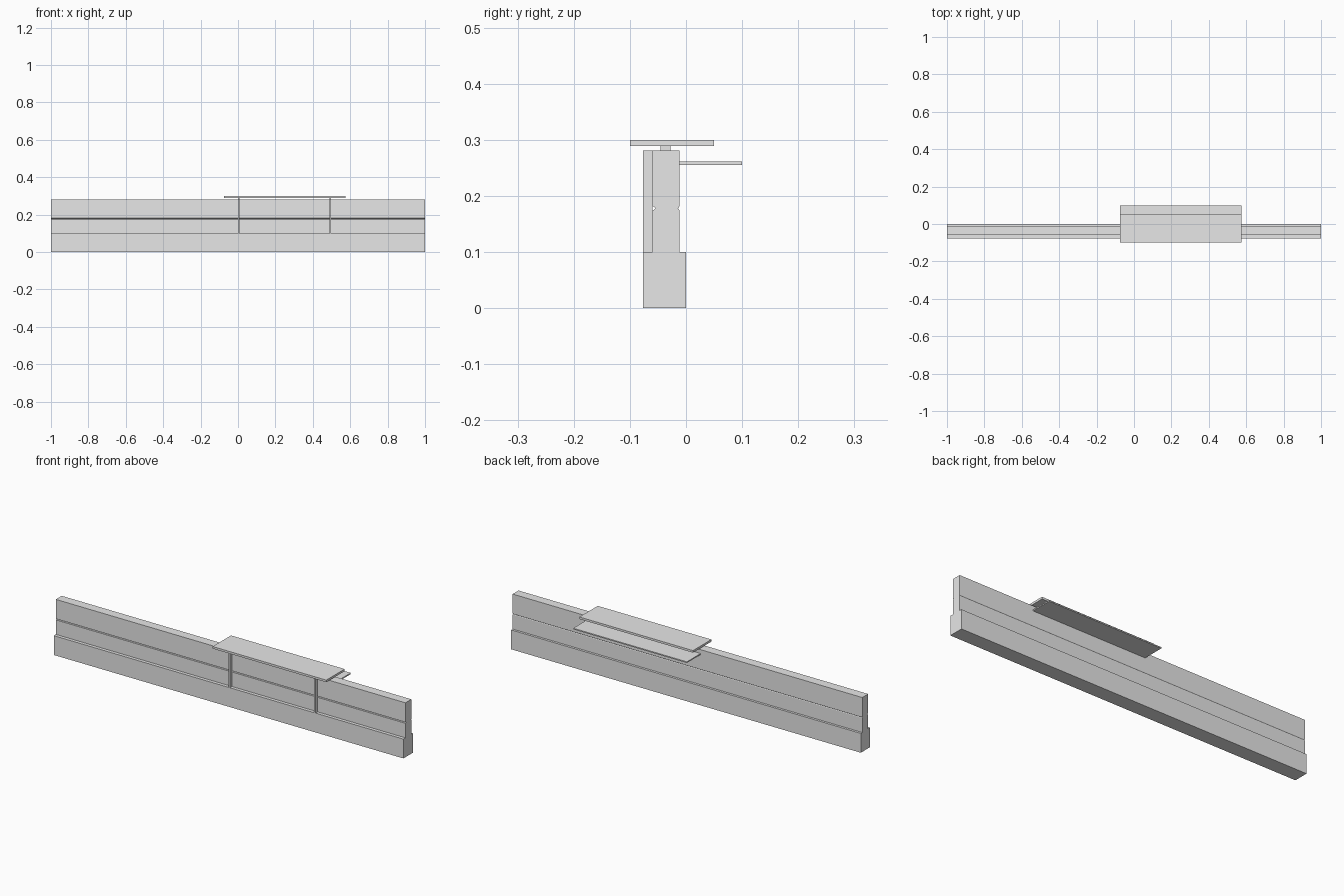
import bpy

if "Cube" in bpy.data.objects:
    bpy.data.objects.remove(bpy.data.objects["Cube"])

grey = bpy.data.materials.new("plain grey")
grey.diffuse_color = (0.8, 0.8, 0.8, 1.0)
grey.use_nodes = True
grey.node_tree.nodes["Principled BSDF"].inputs["Base Color"].default_value = grey.diffuse_color


def extrude_profile(name, profile, x0, x1):
    """Extrude a (y, z) outline along x."""
    n = len(profile)
    verts = [(x, y, z) for x in (x0, x1) for y, z in profile]
    faces = [tuple(reversed(range(n))), tuple(range(n, 2 * n))]
    faces += [(i, (i + 1) % n, n + (i + 1) % n, n + i) for i in range(n)]
    mesh = bpy.data.meshes.new(name)
    mesh.from_pydata(verts, [], faces)
    mesh.materials.append(grey)
    obj = bpy.data.objects.new(name, mesh)
    bpy.context.collection.objects.link(obj)
    return obj


def box(name, x0, x1, y0, y1, z0, z1):
    return extrude_profile(name, [(y0, z0), (y1, z0), (y1, z1), (y0, z1)], x0, x1)


# Wide plinth along the whole length
box("wall_base", -1, 1, -0.077, 0.0, 0.0, 0.1)

# Thinner upper wall with a groove on each side
extrude_profile("upper_wall", [
    (-0.060, 0.100), (-0.012, 0.100),
    (-0.012, 0.175), (-0.014, 0.178), (-0.012, 0.181),
    (-0.012, 0.281), (-0.060, 0.281),
    (-0.060, 0.181), (-0.057, 0.181), (-0.054, 0.178),
    (-0.057, 0.175), (-0.060, 0.175),
], -1, 1)

# Two front posts, each with a short support carrying the counter
for i, x in enumerate((0.0, 0.49)):
    box(f"front_post_{i + 1}", x, x + 0.008, -0.077, -0.060, 0.1, 0.281)
    box(f"counter_support_{i + 1}", x, x + 0.008, -0.045, -0.028, 0.281, 0.289)

# Counter on top and the lower shelf behind the wall
box("counter_top", -0.075, 0.575, -0.1, 0.05, 0.289, 0.3)
box("rear_shelf", -0.075, 0.575, -0.012, 0.1, 0.255, 0.261)
